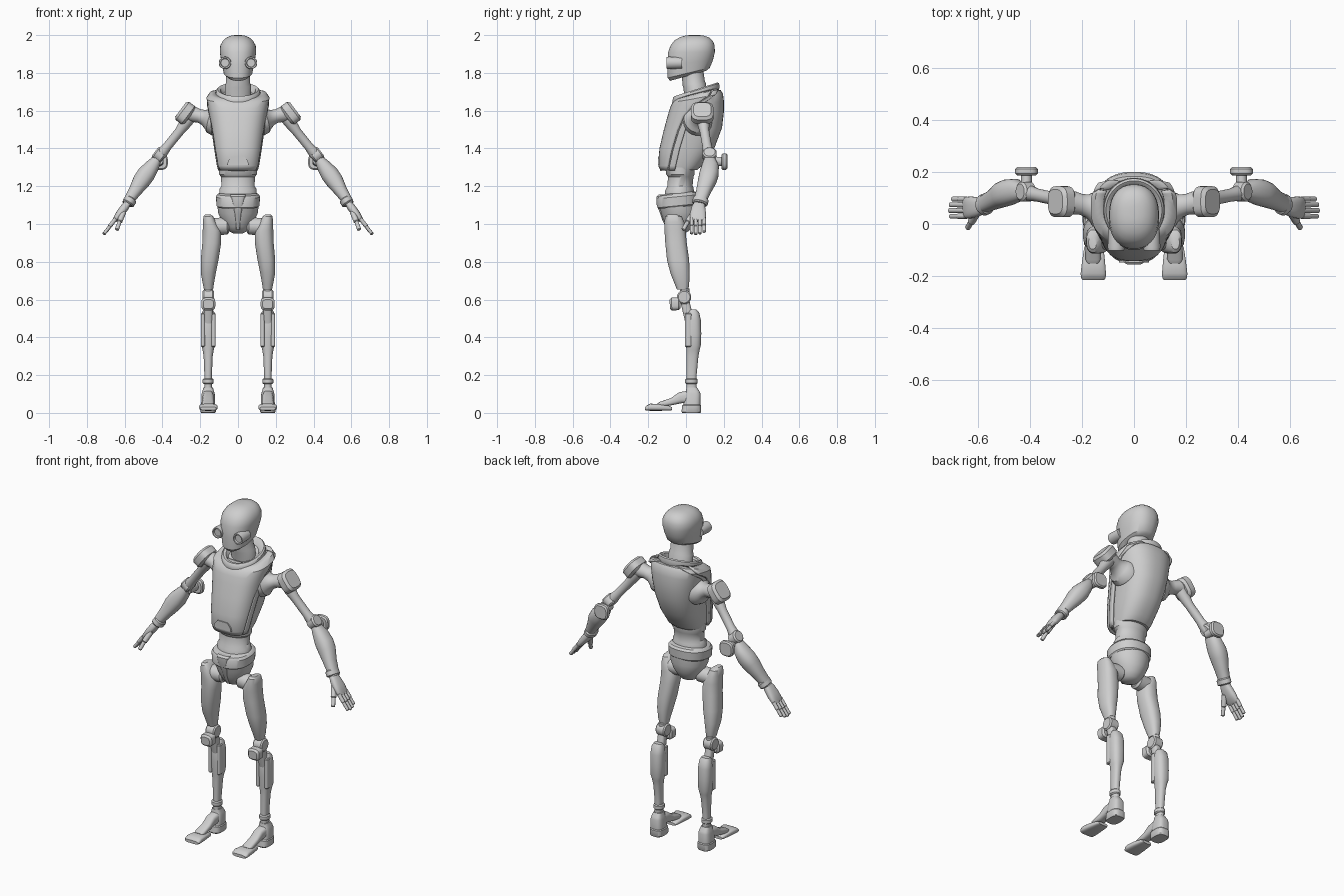
import bpy, bmesh, math
from mathutils import Vector as V

grey = bpy.data.materials.new("grey_metal")
grey.diffuse_color = (0.62, 0.62, 0.62, 1)


def spow(a, p):
    return math.copysign(abs(a) ** p, a)


def finish(name, bm, mirror, solid=0, angle=35):
    me = bpy.data.meshes.new(name)
    bmesh.ops.recalc_face_normals(bm, faces=bm.faces)
    bm.to_mesh(me)
    bm.free()
    me.materials.append(grey)
    ob = bpy.data.objects.new(name, me)
    bpy.context.collection.objects.link(ob)
    bpy.ops.object.select_all(action='DESELECT')
    bpy.context.view_layer.objects.active = ob
    ob.select_set(True)
    bpy.ops.object.shade_smooth_by_angle(angle=math.radians(angle))
    if mirror:
        m = ob.modifiers.new("mirror", 'MIRROR')
        m.use_clip = True
    if solid:
        s = ob.modifiers.new("solid", 'SOLIDIFY')
        s.thickness, s.offset = solid, 0
    return ob


# Closed skin over superellipse sections: (centre, half width, half depth, tilt)
def loft(name, secs, axis=(0, 0, 1), mirror=False, e=2.0, n=28):
    w = V(axis).normalized()
    hint = V((0, 0, 1)) if abs(w.y) > 0.9 else V((0, 1, 0))
    v = (hint - w * hint.dot(w)).normalized()
    u = v.cross(w)
    bm = bmesh.new()
    rings = []
    for s in secs:
        c, ru, rv = V(s[0]), s[1], s[2]
        tilt = s[3] if len(s) > 3 else 0
        ring = []
        for i in range(n):
            t = 2 * math.pi * (i + 0.5) / n
            a, b = ru * spow(math.cos(t), 2 / e), rv * spow(math.sin(t), 2 / e)
            ring.append(bm.verts.new(c + u * a + v * b + w * (tilt * b)))
        rings.append(ring)
    for r, q in zip(rings, rings[1:]):
        for i in range(n):
            j = (i + 1) % n
            bm.faces.new((r[i], r[j], q[j], q[i]))
    bm.faces.new(rings[0][::-1])
    bm.faces.new(rings[-1])
    return finish(name, bm, mirror)


# Straight block or cylinder from a to b with chamfered ends
def bar(name, a, b, ru, rv, ch=0.008, e=2.0, mirror=True, n=24):
    a, b = V(a), V(b)
    d = (b - a).normalized() * ch
    return loft(name, [(a, ru - ch, rv - ch), (a + d, ru, rv),
                       (b - d, ru, rv), (b, ru - ch, rv - ch)], b - a, mirror, e, n)


def limb(name, secs, e=2.0, n=24):
    return loft(name, secs, V(secs[-1][0]) - V(secs[0][0]), True, e, n)


# Vertical part from (z, y front, y back, half width, tilt) rows
def column(name, rows, e=2.0, x=0, mirror=False):
    return loft(name, [((x, (f + b) / 2, z), rx, (b - f) / 2, t)
                       for z, f, b, rx, t in rows], (0, 0, 1), mirror, e, 40)


# ---- head, neck and eyes
column("head", [(1.785, -.085, .11, .055, .28), (1.80, -.097, .126, .076, .24),
                (1.855, -.10, .143, .087, .1), (1.91, -.095, .153, .097, 0),
                (1.945, -.082, .152, .094, 0), (1.97, -.063, .142, .08, 0),
                (1.988, -.035, .122, .06, 0), (1.997, -.005, .095, .036, 0),
                (2.0, .02, .07, .015, 0)], 2.3)
column("neck", [(1.64, .0, .12, .07, .2), (1.735, -.015, .105, .07, .2),
                (1.745, -.018, .10, .064, .2), (1.82, -.025, .09, .062, .1)])
loft("eye", [((.069, -.02, 1.853), .03, .03), ((.069, -.09, 1.853), .033, .033),
             ((.069, -.102, 1.853), .031, .031), ((.069, -.102, 1.853), .024, .024),
             ((.069, -.094, 1.853), .021, .021)], (0, -1, 0), True)

# ---- torso: z, y front, y back, half width, tilt, plate edge y
T = [(1.285, -.132, .062, .106, 0, -.10), (1.31, -.143, .092, .113, 0, -.095),
     (1.40, -.137, .155, .128, .02, -.075), (1.50, -.115, .195, .142, .06, -.045),
     (1.58, -.095, .205, .153, .1, -.01), (1.63, -.082, .205, .160, .15, .04),
     (1.665, -.07, .20, .163, .2, .12), (1.682, -.05, .188, .150, .24, .135),
     (1.69, -.02, .165, .12, .25, .13)]
column("torso", [(z, f + .012, b - .004, rx - .011, t) for z, f, b, rx, t, _ in T], 2.4)


# Curved shell over the torso front, from the middle or from its edge outwards
def shell(name, lo, hi, grow, solid, e=2.8, m=14):
    bm = bmesh.new()
    rows = []
    for z, f, b, rx, tilt, edge in T:
        yc, ry = (f + b) / 2, (b - f) / 2

        def ang(y):
            c = max(-1, min(1, (yc - y) / ry))
            return math.acos(spow(c, e / 2))
        a0 = 0 if lo is None else ang(edge + lo)
        a1 = ang(edge + hi)
        row = []
        for i in range(m + 1):
            t = a0 + (a1 - a0) * i / m
            dy = -(ry + grow) * spow(math.cos(t), 2 / e)
            x = (rx + grow) * spow(math.sin(t), 2 / e)
            row.append(bm.verts.new((x, yc + dy, z + tilt * dy)))
        rows.append(row)
    for r, q in zip(rows, rows[1:]):
        for i in range(m):
            bm.faces.new((r[i], r[i + 1], q[i + 1], q[i]))
    return finish(name, bm, True, solid)


shell("chest_plate", None, 0, -.004, .016)
shell("chest_plate_rim", .006, .04, -.007, .014, m=5)

# ---- collar ring, tilted up at the back
loft("collar", [((0, .053, z), r, r + .006, .32) for z, r in
                ((1.655, .108), (1.665, .116), (1.69, .119), (1.706, .116),
                 (1.713, .108), (1.708, .094), (1.685, .08))], n=40)

# ---- chest clasp
bm = bmesh.new()
prof = [(-.058, 1.312), (.058, 1.312), (.052, 1.335), (.032, 1.358), (-.032, 1.358), (-.052, 1.335)]
base = bm.faces.new([bm.verts.new((x, -.118, z)) for x, z in prof])
ext = bmesh.ops.extrude_face_region(bm, geom=[base])
bmesh.ops.translate(bm, vec=(0, -.031, 0), verts=[g for g in ext["geom"] if isinstance(g, bmesh.types.BMVert)])
finish("chest_clasp", bm, False)

# ---- waist and pelvis
column("waist", [(1.15, -.115, .045, .10, .1), (1.185, -.11, .04, .098, .08),
                 (1.20, -.10, .035, .088, .06), (1.25, -.095, .04, .09, 0),
                 (1.262, -.105, .045, .10, 0), (1.30, -.11, .045, .10, 0)])
column("belt", [(1.09, -.145, .06, .108, .1), (1.097, -.151, .068, .114, .1),
                (1.145, -.153, .07, .117, .1), (1.158, -.145, .06, .108, .1),
                (1.165, -.12, .04, .09, .1)], 2.3)
column("pelvis", [(1.11, -.145, .065, .11, .1), (1.06, -.132, .065, .106, .05),
                  (1.02, -.12, .055, .088, 0), (.985, -.103, .035, .068, 0),
                  (.962, -.085, .015, .05, 0), (.95, -.055, -.01, .025, 0)])
column("groin_plate", [(1.155, -.146, -.07, .040, 0), (1.145, -.157, -.07, .042, 0),
                       (1.10, -.155, -.07, .030, 0), (1.06, -.139, -.07, .020, 0),
                       (1.02, -.125, -.06, .014, 0), (.97, -.10, -.04, .010, 0)], 4)

# ---- shoulder and arm
limb("shoulder_socket", [((.115, .06, 1.545), .08, .08), ((.145, .063, 1.555), .074, .074),
                         ((.158, .066, 1.558), .058, .06), ((.18, .07, 1.564), .041, .045),
                         ((.205, .076, 1.572), .036, .04), ((.235, .082, 1.58), .042, .045),
                         ((.27, .085, 1.59), .042, .045)])
bar("shoulder_cap", (.254, .086, 1.568), (.304, .086, 1.606), .060, .06, .013, 3.2, n=32)
limb("upper_arm", [((.255, .088, 1.565), .034, .034), ((.285, .093, 1.525), .031, .031),
                   ((.31, .098, 1.49), .025, .025), ((.375, .112, 1.41), .024, .025),
                   ((.40, .118, 1.38), .03, .03), ((.425, .123, 1.35), .028, .03)])
bar("elbow_disc", (.394, .125, 1.348), (.440, .125, 1.382), .036, .038)
bar("elbow_stem", (.415, .12, 1.335), (.415, .20, 1.33), .021, .024, .003)
bar("elbow_knob", (.415, .188, 1.33), (.415, .219, 1.33), .044, .044, .007, 3)
limb("forearm", [((.428, .128, 1.345), .024, .03), ((.452, .13, 1.31), .037, .045),
                 ((.485, .122, 1.265), .048, .051), ((.51, .113, 1.23), .047, .049),
                 ((.545, .093, 1.175), .035, .039), ((.575, .078, 1.13), .028, .034),
                 ((.59, .07, 1.105), .026, .03)], 2.3)
bar("wrist_cuff", (.565, .08, 1.135), (.584, .072, 1.105), .034, .042, .006)

# ---- hand
limb("palm", [((.583, .07, 1.11), .018, .028), ((.60, .066, 1.088), .022, .036),
              ((.625, .064, 1.055), .021, .042), ((.648, .063, 1.025), .015, .042),
              ((.655, .063, 1.016), .009, .037)], 2.6)
for i in range(4):
    y, k = .03 + .022 * i, (.004, .0, .003, .012)[i]
    bar("finger_base", (.646, y, 1.03), (.682 - k / 2, y, .985 + k / 2), .011, .0105, .003, n=12)
    bar("finger_tip", (.678 - k / 2, y, .989 + k / 2), (.713 - k, y, .944 + k), .009, .0095, .004, n=12)
bar("thumb_base", (.605, .045, 1.065), (.628, .008, 1.01), .015, .016, .004, n=12)
bar("thumb_tip", (.626, .012, 1.015), (.642, -.016, .968), .011, .011, .004, n=12)

# ---- hip and thigh
bar("hip_joint", (.05, -.05, .99), (.15, -.055, .985), .046, .046, .01)
loft("thigh", [((.160, -.072, 1.05), .015, .025), ((.157, -.066, 1.04), .026, .044),
               ((.151, -.062, 1.01), .035, .053), ((.138, -.058, .965), .049, .056),
               ((.139, -.053, .90), .050, .057), ((.150, -.042, .81), .047, .059),
               ((.157, -.032, .74), .040, .051), ((.157, -.021, .68), .029, .038),
               ((.156, -.018, .652), .024, .03)], (0, 0, -1), True, 2.4)

# ---- knee and shin
bar("knee_disc", (.127, -.01, .613), (.187, -.01, .613), .038, .038, .007)
bar("knee_pad", (.157, -.03, .578), (.157, -.086, .576), .037, .034, .01, 3.5)
bar("knee_link", (.157, -.005, .66), (.157, -.01, .58), .022, .025, .003)
bar("shin_strut", (.157, -.008, .60), (.157, .025, .46), .023, .024, .005, 3)
column("shin", [(.548, .02, .055, .024, 0), (.53, .006, .07, .034, 0),
                (.49, -.003, .079, .039, 0), (.42, -.002, .081, .039, 0),
                (.36, .0, .079, .037, 0), (.335, .002, .073, .030, 0),
                (.30, .003, .066, .024, 0), (.20, .003, .056, .02, 0),
                (.10, .003, .056, .02, 0)], 2.4, .158, True)
for s in (-1, 1):
    bar("calf_guard", (.158 + s * .028, .012, .528), (.158 + s * .028, .012, .35), .011, .018, .004, 3, n=16)
bar("ankle_ring", (.158, .028, .152), (.158, .028, .183), .029, .033, .006)

# ---- foot
column("heel", [(0, -.02, .076, .037, 0), (.006, -.024, .08, .041, 0),
                (.04, -.02, .08, .041, 0), (.045, -.014, .076, .037, 0),
                (.10, -.006, .077, .035, 0), (.114, .0, .072, .031, 0),
                (.135, .002, .058, .025, 0)], 3, .158, True)
limb("arch", [((.158, .02, .085), .030, .034), ((.158, -.03, .08), .029, .030),
              ((.158, -.075, .06), .029, .019), ((.158, -.135, .045), .030, .014),
              ((.158, -.15, .042), .022, .008)], 3)
loft("toe_plate", [((.155, -.075, .022), .030, .008), ((.155, -.09, .025), .037, .013),
                   ((.156, -.14, .029), .044, .018), ((.157, -.19, .03), .049, .019),
                   ((.157, -.207, .026), .048, .014), ((.157, -.216, .023), .042, .009)],
     (0, -1, 0), True, 3.2)
